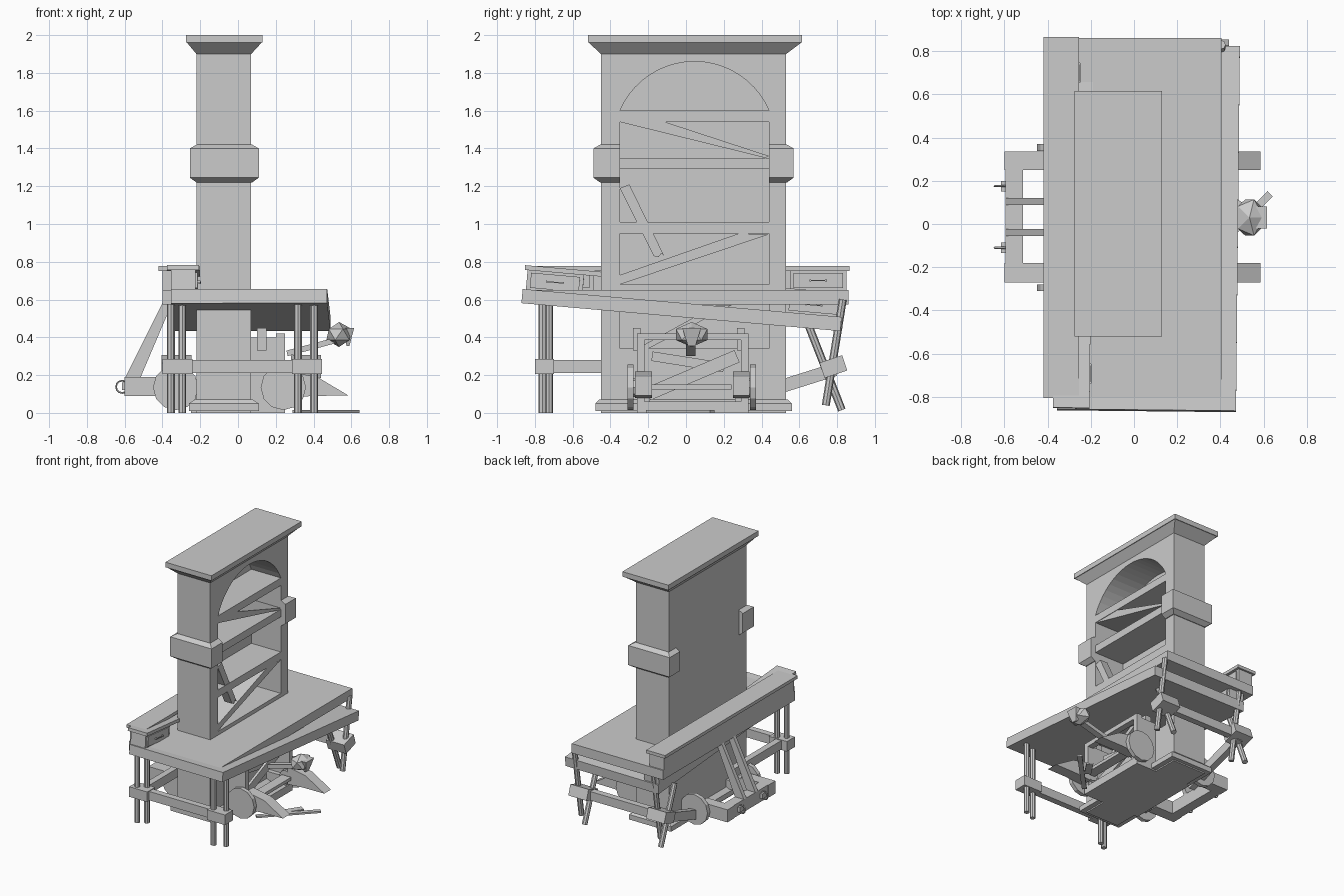
import bpy, bmesh, math
from mathutils import Vector, Matrix

if "Cube" in bpy.data.objects:
    bpy.data.objects.remove(bpy.data.objects["Cube"])


def make(name, bm, mat=None):
    bmesh.ops.recalc_face_normals(bm, faces=bm.faces)
    me = bpy.data.meshes.new(name)
    if mat:
        bm.transform(mat)
    bm.to_mesh(me)
    bm.free()
    ob = bpy.data.objects.new(name, me)
    bpy.context.collection.objects.link(ob)
    return ob


def loft(name, sections, mat=None):
    """Closed solid through matching point rings."""
    bm = bmesh.new()
    rings = [[bm.verts.new(p) for p in s] for s in sections]
    n = len(rings[0])
    for a, b in zip(rings, rings[1:]):
        for i in range(n):
            bm.faces.new((a[i], a[(i + 1) % n], b[(i + 1) % n], b[i]))
    bm.faces.new(rings[0])
    bm.faces.new(rings[-1])
    return make(name, bm, mat)


def stack(name, rows, mat=None):
    """Rectangles (x0, x1, y0, y1, z) stacked upward."""
    return loft(name, [[(a, c, z), (b, c, z), (b, d, z), (a, d, z)] for a, b, c, d, z in rows], mat)


def box(name, x0, x1, y0, y1, z0, z1, mat=None):
    return stack(name, [(x0, x1, y0, y1, z0), (x0, x1, y0, y1, z1)], mat)


def panel(name, pts, x0, x1, mat=None):
    """(y, z) outline extruded along x."""
    return loft(name, [[(x, y, z) for y, z in pts] for x in (x0, x1)], mat)


def beam(name, p0, p1, w, h):
    p0, p1 = Vector(p0), Vector(p1)
    d = p1 - p0
    side = d.cross(Vector((0, 0, 1)))
    side = side.normalized() if side.length > 1e-5 else Vector((0, 1, 0))
    up = side.cross(d).normalized()
    offs = [side * w * a + up * h * b for a, b in ((-.5, -.5), (.5, -.5), (.5, .5), (-.5, .5))]
    return loft(name, [[p + o for o in offs] for p in (p0, p1)])


def rod(name, p0, p1, r, n=8):
    p0, p1 = Vector(p0), Vector(p1)
    bm = bmesh.new()
    m = Matrix.Translation((p0 + p1) / 2) @ (p1 - p0).to_track_quat('Z', 'Y').to_matrix().to_4x4()
    bmesh.ops.create_cone(bm, cap_ends=True, segments=n, radius1=r, radius2=r,
                          depth=(p1 - p0).length, matrix=m)
    return make(name, bm)


# Bookcase shell: walls, back, shelves and arched head
XB, XF, YL, YR = -0.22, 0.07, -0.35, 0.44
box("bookcase_back", XB, XB + 0.03, -0.45, 0.53, 0.0, 1.92)
box("bookcase_left_wall", XB, XF, -0.45, YL, 0.0, 1.92)
box("bookcase_right_wall", XB, XF, YR, 0.53, 0.0, 1.92)
for z0, z1 in ((0.0, 0.34), (0.58, 0.68), (0.95, 1.01), (1.29, 1.35), (1.54, 1.60)):
    box("bookcase_shelf", XB + 0.02, XF, YL, YR, z0, z1)
R, cz = 0.43, 1.43
half = math.asin(0.395 / R)
arc = [(0.045 + R * math.sin(half * t / 10), 1.6 + (R * math.cos(half * t / 10) - R * math.cos(half))
        * 0.26 / (R - R * math.cos(half))) for t in range(-10, 11)]
for a, b in zip(arc, arc[1:]):
    panel("arch_head", [a, b, (b[0], 1.92), (a[0], 1.92)], XB + 0.02, XF)

# Cornice and plinth
stack("cornice", [(-0.22, 0.07, -0.45, 0.53, 1.90), (-0.27, 0.125, -0.515, 0.61, 1.96),
                  (-0.275, 0.13, -0.52, 0.615, 1.96), (-0.275, 0.13, -0.52, 0.615, 2.0)])
stack("plinth", [(-0.26, 0.11, -0.48, 0.56, 0.01), (-0.26, 0.11, -0.48, 0.56, 0.05),
                 (-0.23, 0.08, -0.46, 0.54, 0.07)])

# Chamfered collars around both side walls
for y0, y1, i0, i1 in ((-0.49, -0.35, 0.035, 0.0), (0.44, 0.57, 0.0, 0.035)):
    stack("side_collar", [(-0.22, 0.075, y0 + i0, y1 - i1, 1.22), (-0.255, 0.11, y0, y1, 1.245),
                          (-0.255, 0.11, y0, y1, 1.40), (-0.22, 0.075, y0 + i0, y1 - i1, 1.42)])

# Broken shelf boards
panel("fallen_board_upper", [(-0.35, 1.54), (0.42, 1.35), (0.44, 1.36), (-0.11, 1.54)], -0.19, 0.066)
panel("fallen_board_lower", [(-0.35, 0.68), (0.44, 0.945), (0.28, 0.95), (-0.35, 0.73)], -0.19, 0.066)
panel("snapped_board", [(-0.35, 1.19), (-0.30, 1.21), (-0.115, 0.83), (-0.13, 0.845),
                        (-0.145, 0.825), (-0.17, 0.83)], 0.0, 0.067)
panel("lower_broken_board", [(-0.26, 0.34), (-0.2, 0.34), (0.24, 0.57), (0.16, 0.57)], -0.1, 0.066)


# Desk: slab, raised back tier, drawers with pulls
def desk(prefix, x0, x1, y0, y1, face, m):
    box(prefix + "_desk_slab", x0 + 0.02, x1, y0, y1, 0.575, 0.65, m)
    box(prefix + "_tier_back", x0 + 0.02, x0 + 0.05, y0 + 0.01, y1 - 0.01, 0.60, 0.76, m)
    box(prefix + "_tier_top", x0, face + 0.01, y0 - 0.005, y1 + 0.005, 0.752, 0.777, m)
    for a, b in ((y0 + 0.01, y0 + 0.31), (y1 - 0.31, y1 - 0.01)):
        box(prefix + "_drawer_case", x0 + 0.02, face - 0.01, a, b, 0.64, 0.755, m)
        box(prefix + "_drawer_front", face - 0.02, face, a + 0.02, b - 0.02, 0.66, 0.74, m)
        c = (a + b) / 2
        box(prefix + "_drawer_pull", face + 0.012, face + 0.017, c - 0.045, c + 0.045, 0.697, 0.703, m)
        for s in (-0.042, 0.042):
            box(prefix + "_pull_post", face - 0.002, face + 0.015, c + s - 0.005, c + s + 0.005,
                0.695, 0.705, m)


pivot = Vector((0, -0.80, 0.65))
tilt = (Matrix.Translation(pivot) @ Matrix.Rotation(math.radians(-5), 4, 'X')
        @ Matrix.Rotation(math.radians(-0.6), 4, 'Z') @ Matrix.Translation(-pivot))
desk("level", -0.42, 0.405, -0.80, 0.86, -0.265, None)
desk("tilted", -0.375, 0.473, -0.86, 0.835, -0.215, tilt)

# Paired legs with collars: upright at one end, splayed and crossed at the other
for x in (-0.325, 0.36):
    s = 0.03 if x < 0 else 0.043
    rod("straight_leg", (x - s, -0.76, 0.0), (x - s, -0.76, 0.6), 0.021)
    rod("straight_leg", (x + s, -0.725, 0.0), (x + s, -0.725, 0.6), 0.021)
    rod("crossed_leg", (x - s, 0.825, 0.015), (x - s, 0.65, 0.46), 0.021)
    rod("crossed_leg", (x + s, 0.74, 0.04), (x + s, 0.83, 0.60), 0.021)
    box("leg_collar", x - 0.075, x + 0.085, -0.80, -0.70, 0.205, 0.285)
    beam("splayed_leg_collar", (x, 0.72, 0.225), (x, 0.84, 0.265), 0.16, 0.085)
box("end_stretcher", -0.33, 0.36, -0.775, -0.725, 0.21, 0.28)
box("end_stretcher", -0.33, 0.36, 0.755, 0.805, 0.21, 0.28)
box("back_stretcher", -0.35, -0.30, -0.75, -0.10, 0.21, 0.28)
beam("broken_stretcher", (-0.325, 0.79, 0.23), (-0.325, 0.25, 0.06), 0.05, 0.07)

# Under-desk frame with floor, rails and shelf
box("frame_floor", -0.25, 0.25, -0.26, 0.33, 0.0, 0.025)
for y0, y1 in ((-0.26, -0.22), (0.29, 0.33)):
    box("frame_upright", 0.20, 0.25, y0, y1, 0.02, 0.42)
    box("frame_side", 0.05, 0.21, y0 + 0.005, y1 - 0.005, 0.02, 0.40)
    box("frame_stub", 0.10, 0.15, y0 - 0.02, y1 - 0.02, 0.33, 0.45)
box("frame_top_rail", 0.20, 0.25, -0.26, 0.33, 0.385, 0.42)
box("frame_bottom_rail", 0.20, 0.25, -0.26, 0.33, 0.02, 0.06)
box("frame_cross_bar", 0.22, 0.30, -0.20, 0.24, 0.125, 0.15)
beam("loose_slat", (0.16, -0.20, 0.10), (0.16, 0.27, 0.30), 0.02, 0.07)
beam("loose_slat", (0.13, -0.18, 0.30), (0.13, 0.20, 0.24), 0.02, 0.05)

# Side discs with blunt rear arms and pointed front arms
for y0, y1, yd in ((-0.27, -0.18, -0.295), (0.25, 0.335, 0.355)):
    for x in (-0.33, 0.24):
        rod("side_disc", (x, yd - 0.016, 0.135), (x, yd + 0.016, 0.135), 0.12, 12)
        rod("disc_axle", (x, min(yd, y0), 0.135), (x, max(yd, y1), 0.135), 0.05)
    box("side_beam", -0.33, 0.24, y0 + 0.01, y1 - 0.01, 0.06, 0.13)
    box("rear_arm", -0.60, -0.36, y0, y1, 0.09, 0.19)
    loft("pointed_arm", [[(0.26, y, 0.08), (0.40, y, 0.09), (0.585, y, 0.092), (0.42, y, 0.19),
                          (0.26, y, 0.22)] for y in (y0, y1)])

# Rear cross bar, ring pulls and slanted braces
box("rear_cross_bar", -0.595, -0.515, -0.27, 0.335, 0.09, 0.19)
for y in (-0.11, 0.175):
    box("ring_mount", -0.615, -0.59, y - 0.025, y + 0.025, 0.12, 0.16)
    bpy.ops.mesh.primitive_torus_add(major_segments=12, minor_segments=5, major_radius=0.032,
                                     minor_radius=0.005, location=(-0.613, y, 0.138),
                                     rotation=(math.pi / 2, 0, 0))
    bpy.context.object.name = "ring_pull"
for y in (-0.04, 0.105):
    loft("slanted_brace", [[(-0.595, a, 0.19), (-0.515, a, 0.19), (-0.345, a, 0.59), (-0.395, a, 0.59)]
                           for a in (y - 0.016, y + 0.016)])

# Faceted lantern head on an angled neck
bm = bmesh.new()
bmesh.ops.create_icosphere(bm, subdivisions=1, radius=1, matrix=Matrix.Translation((0.535, 0.03, 0.415))
                           @ Matrix.Diagonal((0.075, 0.098, 0.066, 1)))
make("lantern_head", bm)
beam("lantern_neck", (0.26, 0.025, 0.315), (0.52, 0.025, 0.385), 0.05, 0.03)
stack("lantern_shade", [(0.575, 0.59, 0.01, 0.05, 0.355), (0.55, 0.615, -0.02, 0.08, 0.45)])

# Pieces lying on the floor
beam("floor_stick", (0.30, -0.20, 0.007), (0.63, 0.14, 0.007), 0.035, 0.014)
beam("floor_splinter", (0.42, -0.02, 0.007), (0.50, 0.10, 0.007), 0.05, 0.012)
